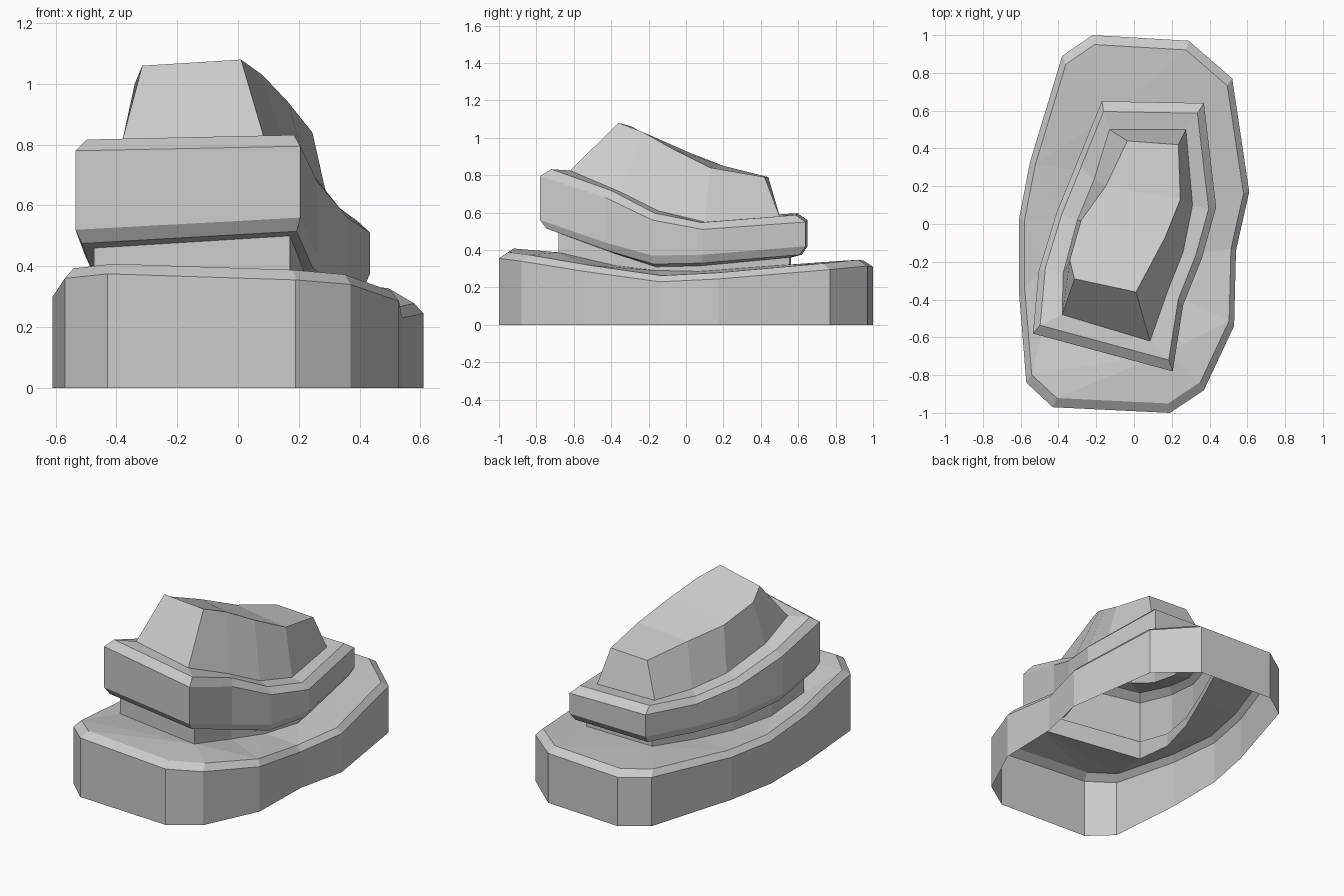
import bpy, bmesh

if "Cube" in bpy.data.objects:
    bpy.data.objects.remove(bpy.data.objects["Cube"])

# Base outline, clockwise from back left: x, y, rim height
BASE = [(-.22, 1, .31), (.29, .97, .315), (.52, .77, .295), (.61, .17, .245), (.54, -.14, .23),
        (.53, -.54, .285), (.37, -.88, .34), (.19, -1, .355), (-.43, -.97, .375), (-.57, -.84, .36),
        (-.61, -.35, .30), (-.61, .02, .27), (-.55, .33, .27), (-.38, .89, .31)]
# Middle slab outline: x, y, lower edge height, upper edge height
MID = [(-.17, .65, .42, .56), (.37, .64, .42, .55), (.435, .09, .375, .51), (.36, -.18, .37, .56),
       (.26, -.43, .44, .68), (.205, -.78, .56, .795), (-.535, -.58, .52, .78),
       (-.505, -.25, .44, .68), (-.41, .06, .40, .58), (-.30, .33, .40, .54)]
# Top boulder: foot outline and crest
FOOT = [(-.13, .5, .585), (.275, .5, .58), (.31, .1, .55), (.26, -.15, .61), (.18, -.35, .71),
        (.085, -.62, .825), (-.38, -.48, .815), (-.375, -.26, .72), (-.30, .02, .62), (-.21, .24, .58)]
CREST = [(-.035, .44, .79), (.235, .42, .79), (.245, .13, .84), (.165, -.07, .94), (.08, -.23, 1.03),
         (.01, -.36, 1.08), (-.315, -.29, 1.06), (-.34, -.19, 1.0), (-.28, .02, .92), (-.15, .2, .85)]


def scaled(ring, s, lift, cx=0, cy=0):
    return [(cx + (x - cx) * s, cy + (y - cy) * s, z + lift) for x, y, z in ring]


low = [(x, y, a) for x, y, a, b in MID]
high = [(x, y, b) for x, y, a, b in MID]
C = (-.06, -.03)
neck_top = scaled(low, .87, -.06, *C)
neck_foot = [(x, y, .285 + (.22 * y * y if y < 0 else .12 * y * y)) for x, y, z in neck_top]

rings = [[(x, y, 0) for x, y, z in BASE], BASE, scaled(BASE, .95, .033),      # base wall, rim
         neck_foot, neck_top,                                                  # neck
         scaled(low, .955, -.045, *C), low, high, scaled(high, .92, .037, *C),  # slab
         FOOT, CREST]                                                          # boulder

bm = bmesh.new()
prev_v = prev_e = None
for ring in rings:
    vs = [bm.verts.new(p) for p in ring]
    n = len(vs)
    es = [bm.edges.new((vs[i], vs[(i + 1) % n])) for i in range(n)]
    if prev_v and len(prev_v) == n:
        for i in range(n):
            j = (i + 1) % n
            bm.faces.new((prev_v[i], prev_v[j], vs[j], vs[i]))
    elif prev_v:
        bmesh.ops.bridge_loops(bm, edges=prev_e + es)
    prev_v, prev_e = vs, es
# Cap of strips across the crest
for a, b, c, d in ((0, 1, 2, 9), (9, 2, 3, 8), (8, 3, 4, 7), (7, 4, 5, 6)):
    bm.faces.new([prev_v[k] for k in (a, b, c, d)])
bmesh.ops.recalc_face_normals(bm, faces=bm.faces)
me = bpy.data.meshes.new("stacked_rock")
bm.to_mesh(me)
bm.free()
ob = bpy.data.objects.new("stacked_rock", me)
bpy.context.collection.objects.link(ob)
